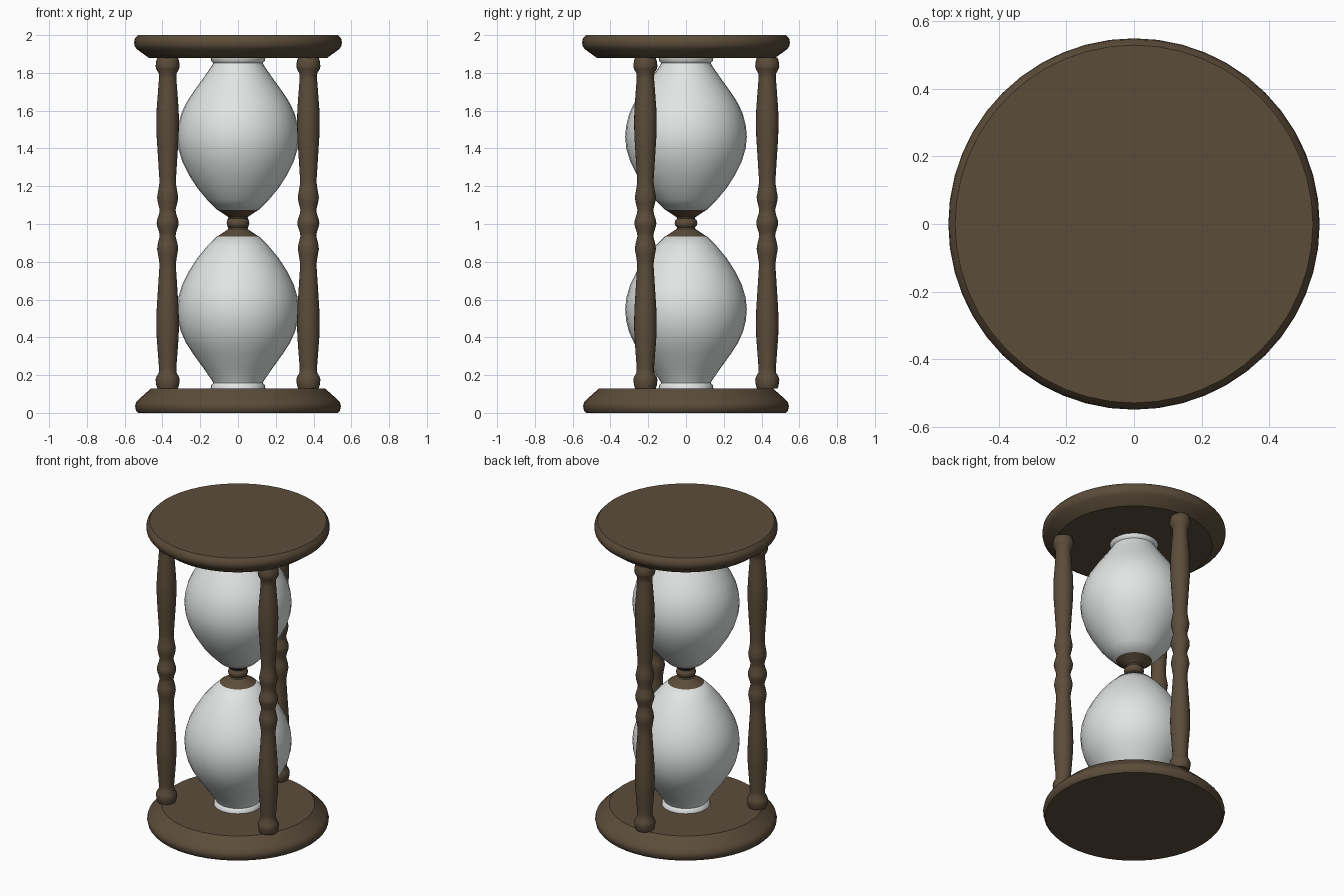
import bpy, bmesh, math

if "Cube" in bpy.data.objects:
    bpy.data.objects.remove(bpy.data.objects["Cube"])

MID = 1.005  # height of the hourglass waist


def material(name, rgb):
    m = bpy.data.materials.new(name)
    m.diffuse_color = (*rgb, 1)
    m.use_nodes = True
    m.node_tree.nodes["Principled BSDF"].inputs["Base Color"].default_value = m.diffuse_color
    return m


wood = material("dark wood", (0.105, 0.073, 0.042))
glass = material("pale glass", (0.75, 0.78, 0.77))


def lathe(name, profile, mat, sides, loc=(0, 0), angle=35):
    """Spin (radius, height) points around z, capping both ends."""
    bm = bmesh.new()
    rings = []
    for r, z in profile:
        rings.append([bm.verts.new((r * math.cos(2 * math.pi * i / sides),
                                    r * math.sin(2 * math.pi * i / sides), z))
                      for i in range(sides)])
    for a, b in zip(rings, rings[1:]):
        for i in range(sides):
            j = (i + 1) % sides
            bm.faces.new((a[i], a[j], b[j], b[i]))
    bm.faces.new(rings[0])
    bm.faces.new(rings[-1])
    bmesh.ops.recalc_face_normals(bm, faces=bm.faces)
    me = bpy.data.meshes.new(name)
    bm.to_mesh(me)
    bm.free()
    me.materials.append(mat)
    ob = bpy.data.objects.new(name, me)
    bpy.context.collection.objects.link(ob)
    ob.location = (*loc, 0)
    bpy.ops.object.select_all(action='DESELECT')
    ob.select_set(True)
    bpy.context.view_layer.objects.active = ob
    bpy.ops.object.shade_smooth_by_angle(angle=math.radians(angle))
    return ob


def flip(profile):
    """Mirror a profile through the waist height."""
    return [(r, 2 * MID - z) for r, z in reversed(profile)]


# Round end plates with a rolled rim and a chamfer on the inner side
lathe("bottom_plate", [(0.53, 0), (0.54, 0.012), (0.545, 0.035), (0.54, 0.055),
                       (0.525, 0.072), (0.46, 0.13)], wood, 48)
lathe("top_plate", [(0.47, 1.878), (0.535, 1.925), (0.547, 1.942), (0.55, 1.96),
                    (0.547, 1.98), (0.53, 2.0)], wood, 48)

# Glass bulbs with flared rims
bulb = [(0.145, 0.13), (0.142, 0.148), (0.131, 0.158), (0.138, 0.172), (0.178, 0.23),
        (0.236, 0.31), (0.275, 0.37), (0.302, 0.43), (0.317, 0.49), (0.322, 0.55),
        (0.316, 0.61), (0.295, 0.68), (0.26, 0.75), (0.215, 0.82),
        (0.165, 0.88), (0.11, 0.935)]
lathe("lower_bulb", bulb, glass, 32, angle=60)
lathe("upper_bulb", flip(bulb), glass, 32, angle=60)

# Wooden collar round the neck, with a bead in the middle
collar = [(0.11, 0.934), (0.078, 0.955), (0.05, 0.974), (0.047, 0.982), (0.057, 0.992)]
lathe("neck_collar", collar + [(0.06, MID)] + flip(collar), wood, 32)

# Three turned posts
half = [(0.054, 0.128), (0.06, 0.145), (0.064, 0.175), (0.06, 0.19), (0.046, 0.215),
        (0.046, 0.24), (0.052, 0.32), (0.058, 0.4), (0.06, 0.47), (0.058, 0.55),
        (0.051, 0.66), (0.044, 0.77), (0.044, 0.795), (0.05, 0.835), (0.056, 0.868),
        (0.052, 0.895), (0.042, 0.935), (0.045, 0.955), (0.056, 0.99)]
for k in range(3):
    a = math.radians(90 + 120 * k)
    lathe(f"post_{k + 1}", half + [(0.058, MID)] + flip(half), wood, 24,
          (0.43 * math.cos(a), 0.43 * math.sin(a)), angle=50)
